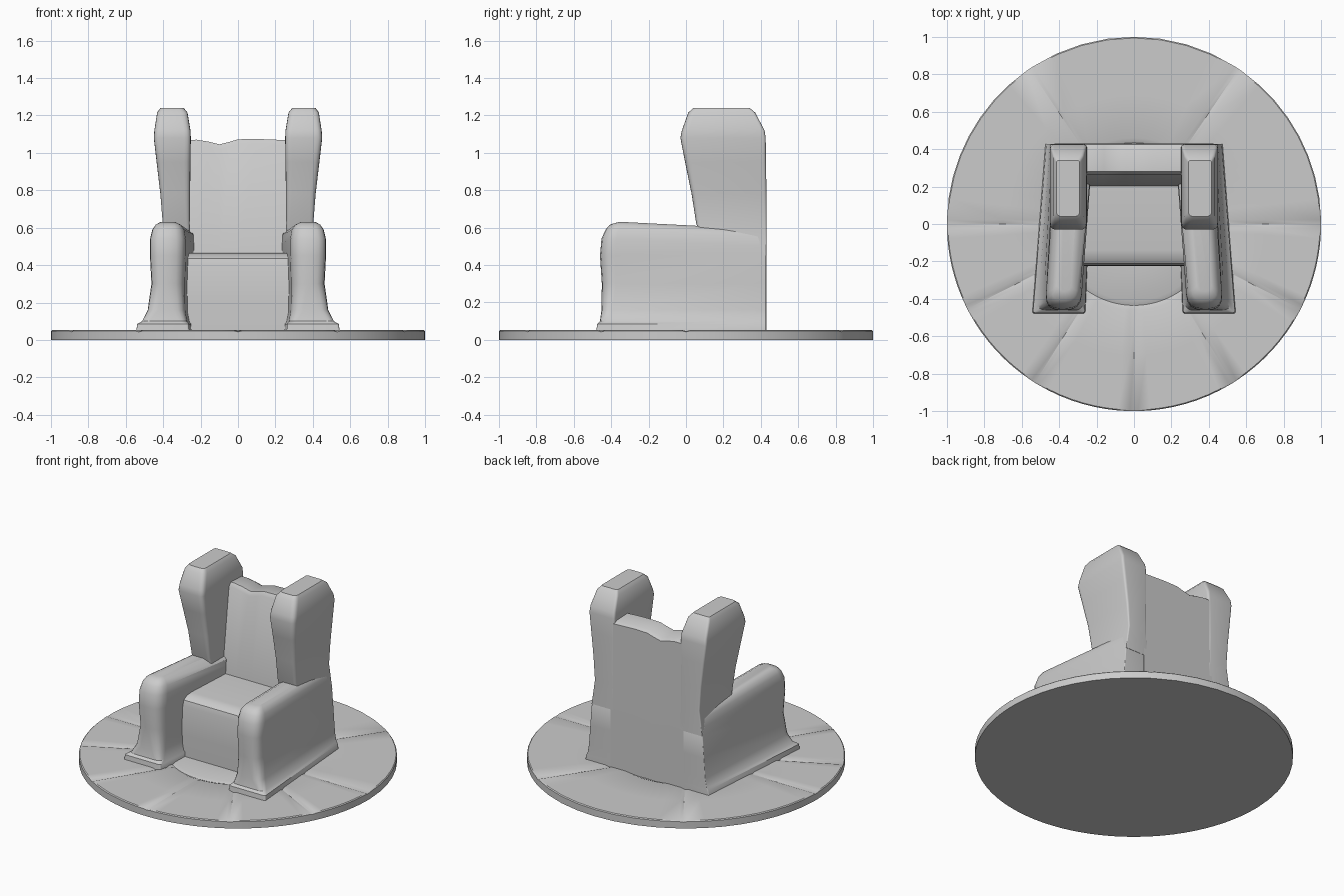
import bpy
from math import cos, sin, radians, pi

if "Cube" in bpy.data.objects:
    bpy.data.objects.remove(bpy.data.objects["Cube"])


def loft(name, loops, mirror=False, angle=35):
    """Skin a stack of equal-length closed loops and cap both ends."""
    n = len(loops[0])
    verts = [p for loop in loops for p in loop]
    faces = [(r * n + i, r * n + (i + 1) % n, (r + 1) * n + (i + 1) % n, (r + 1) * n + i)
             for r in range(len(loops) - 1) for i in range(n)]
    faces += [tuple(reversed(range(n))), tuple(range(len(verts) - n, len(verts)))]
    mesh = bpy.data.meshes.new(name)
    mesh.from_pydata(verts, [], faces)
    ob = bpy.data.objects.new(name, mesh)
    bpy.context.collection.objects.link(ob)
    bpy.ops.object.select_all(action='DESELECT')
    ob.select_set(True)
    bpy.context.view_layer.objects.active = ob
    bpy.ops.object.mode_set(mode='EDIT')
    bpy.ops.mesh.select_all(action='SELECT')
    bpy.ops.mesh.normals_make_consistent(inside=False)
    bpy.ops.object.mode_set(mode='OBJECT')
    if mirror:
        ob.modifiers.new("Mirror", 'MIRROR')
    bpy.ops.object.shade_smooth_by_angle(angle=radians(angle))
    return ob


def rounded(corners, radii, seg=4):
    """Quad outline (x, y) with each corner rounded by a quadratic curve."""
    pts = []
    for i, (cx, cy) in enumerate(corners):
        r = radii[i]
        ends = []
        for ox, oy in (corners[i - 1], corners[(i + 1) % 4]):
            d = ((ox - cx) ** 2 + (oy - cy) ** 2) ** 0.5
            ends.append((cx + (ox - cx) * r / d, cy + (oy - cy) * r / d))
        (ax, ay), (bx, by) = ends
        for k in range(seg + 1):
            t = k / seg
            u, v, w = (1 - t) ** 2, 2 * t * (1 - t), t * t
            pts.append((u * ax + v * cx + w * bx, u * ay + v * cy + w * by))
    return pts


# Round floor slab with radial grooves and a ring groove under the chair
grooves = [radians(a) for a in (-153, -122, -90, -58, -27, 0, 56, 124, 180)]


def ring(r, z, depth):
    w = 0.022 / r
    pts = []
    for i, a in enumerate(grooves):
        nxt = grooves[i + 1] if i < len(grooves) - 1 else grooves[0] + 2 * pi
        row = [(a, z - depth)]
        span = nxt - a - 2 * w
        row += [(a + w + span * k / 8, z) for k in range(9)]
        pts += [(r * cos(t), r * sin(t), h) for t, h in row]
    return pts


loft("floor_slab", [ring(1, 0, 0), ring(1, 0.047, 0.004), ring(0.994, 0.053, 0.008),
                    ring(0.7, 0.053, 0.008), ring(0.46, 0.053, 0.006),
                    ring(0.435, 0.043, 0), ring(0.41, 0.052, 0), ring(0.2, 0.053, 0)])

# Arms with a flared foot: z, front y, front inner x, front outer x, back outer x, corner radius
arm_rows = [(0.04, -0.48, 0.26, 0.545, 0.475, 0.012), (0.085, -0.475, 0.263, 0.54, 0.468, 0.015),
            (0.10, -0.46, 0.275, 0.515, 0.458, 0.04), (0.16, -0.452, 0.287, 0.485, 0.447, 0.06),
            (0.30, -0.45, 0.29, 0.465, 0.437, 0.075), (0.45, -0.46, 0.285, 0.475, 0.425, 0.08),
            (0.54, -0.452, 0.285, 0.475, 0.418, 0.08), (0.59, -0.43, 0.295, 0.462, 0.41, 0.07),
            (0.617, -0.405, 0.312, 0.442, 0.395, 0.05), (0.63, -0.36, 0.34, 0.415, 0.375, 0.03)]
loops = []
for z, yf, xi, xo, xb, r in arm_rows:
    yb = 0.428 if z < 0.5 else 0.40
    inner_back = 0.22 if z < 0.6 else 0.22 + (z - 0.6) * 2
    outline = rounded([(xi, yf), (xo, yf), (xb, yb), (inner_back, yb)], [r, r, 0.006, 0.006])
    drop = 0.025 if z > 0.5 else 0
    loops.append([(x, y, z - drop * (y + 0.36) / 0.5 if y > -0.3 else z) for x, y in outline])
loft("arm", loops, mirror=True)

# Wings: z, inner x, outer x, front y, back y, corner radius
wing_rows = [(0.45, 0.25, 0.425, 0.12, 0.43, 0.01), (0.62, 0.258, 0.402, 0.055, 0.43, 0.02),
             (0.78, 0.256, 0.415, 0.03, 0.43, 0.03), (0.95, 0.254, 0.435, -0.005, 0.428, 0.035),
             (1.08, 0.252, 0.45, -0.03, 0.426, 0.035), (1.12, 0.254, 0.447, -0.022, 0.42, 0.035),
             (1.215, 0.27, 0.432, 0.012, 0.37, 0.035), (1.24, 0.29, 0.415, 0.04, 0.34, 0.03)]
loft("wing", [[(x, y, z) for x, y in rounded([(xi, yf), (xo, yf), (xo, yb), (xi, yb)],
                                             [r, r, r * 0.5, r * 0.5])]
              for z, xi, xo, yf, yb, r in wing_rows], mirror=True)

# Leaning backrest with an uneven top edge, skinned from left to right
tops = [(-0.28, 1.068), (-0.22, 1.07), (-0.16, 1.06), (-0.1, 1.045), (-0.04, 1.06),
        (0.0, 1.072), (0.1, 1.074), (0.2, 1.07), (0.28, 1.066)]
loft("backrest", [[(x, 0.16, 0.04), (x, 0.2, 0.45), (x, 0.262, h - 0.025), (x, 0.28, h),
                   (x, 0.40, h - 0.005), (x, 0.425, h - 0.02), (x, 0.43, 0.5), (x, 0.43, 0.04)]
                  for x, h in tops])

# Seat block with a softened front edge
seat = [(0.25, 0.04), (-0.225, 0.04), (-0.225, 0.2), (-0.222, 0.40), (-0.212, 0.435),
        (-0.185, 0.455), (-0.14, 0.463), (0.25, 0.468)]
loft("seat", [[(x, y, z) for y, z in seat] for x in (-0.285, 0, 0.285)])
